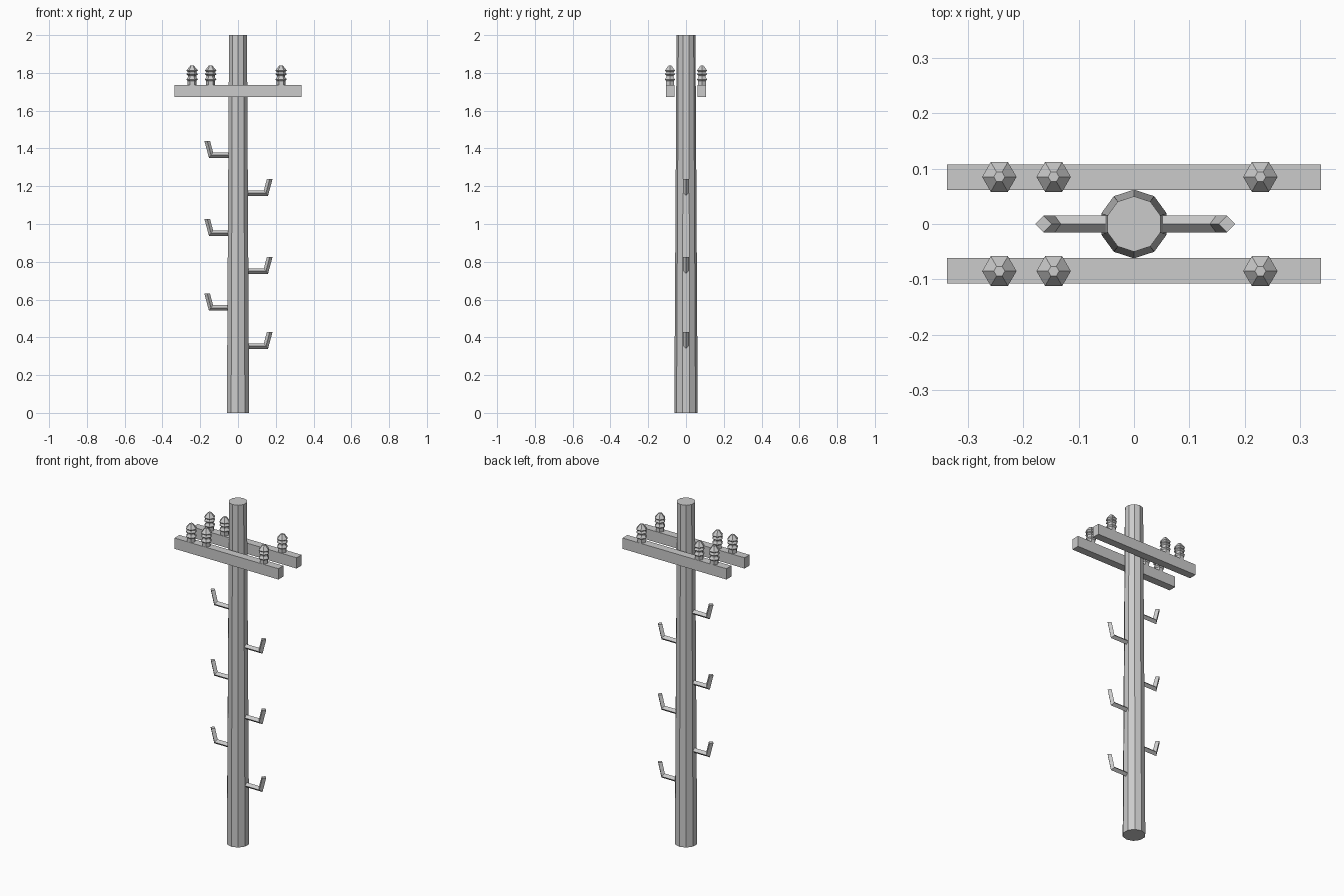
import bpy, bmesh
from math import sin, cos, pi

if "Cube" in bpy.data.objects:
    bpy.data.objects.remove(bpy.data.objects["Cube"])


def make_object(name, rings):
    """Skin a stack of equal-sized point rings and cap both ends."""
    bm = bmesh.new()
    loops = [[bm.verts.new(p) for p in ring] for ring in rings]
    n = len(loops[0])
    for a, b in zip(loops, loops[1:]):
        for i in range(n):
            j = (i + 1) % n
            bm.faces.new((a[i], a[j], b[j], b[i]))
    bm.faces.new(loops[0][::-1])
    bm.faces.new(loops[-1])
    bmesh.ops.recalc_face_normals(bm, faces=bm.faces[:])
    mesh = bpy.data.meshes.new(name)
    bm.to_mesh(mesh)
    bm.free()
    obj = bpy.data.objects.new(name, mesh)
    bpy.context.collection.objects.link(obj)
    return obj


def lathe(name, x, y, profile, sides, start):
    angles = [start + 2 * pi * i / sides for i in range(sides)]
    return make_object(name, [[(x + r * cos(a), y + r * sin(a), z) for a in angles]
                              for r, z in profile])


# Tapered ten-sided pole
lathe("pole", 0, 0, [(0.062, 0), (0.050, 2)], 10, pi / 2)

# Twin crossarms, each carrying three hexagonal insulators
insulator_profile = [(0.024, 1.730), (0.024, 1.758), (0.031, 1.765),
                     (0.022, 1.777), (0.022, 1.786), (0.031, 1.793),
                     (0.022, 1.804), (0.031, 1.812), (0.010, 1.838)]
for side, label in ((-1, "front"), (1, "back")):
    y0, y1 = side * 0.061, side * 0.107
    make_object(label + "_crossarm",
                [[(x, y0, 1.673), (x, y1, 1.673), (x, y1, 1.736), (x, y0, 1.736)]
                 for x in (-0.337, 0.337)])
    for i, x in enumerate((-0.243, -0.145, 0.228)):
        lathe(f"{label}_insulator_{i + 1}", x, side * 0.085, insulator_profile, 6, 0)


# Bent climbing steps: a diamond section swept along an L with a mitred corner
def step(name, side, z, shift):
    # centre x, centre z, then section half-vector in x and z
    stations = [(0.040, 0, 0, -0.0145),
                (0.148 + shift, 0, 0.011, -0.0145),
                (0.168 + shift, 0.075, 0.015, 0)]
    rings = []
    for x, h, dx, dz in stations:
        rings.append([(side * (x + dx), 0, z + h + dz), (side * x, 0.015, z + h),
                      (side * (x - dx), 0, z + h - dz), (side * x, -0.015, z + h)])
    make_object(name, rings)


for i, z in enumerate((0.354, 0.751, 1.164)):
    step(f"right_step_{i + 1}", 1, z, 0)
for i, z in enumerate((0.556, 0.952, 1.365)):
    step(f"left_step_{i + 1}", -1, z, -0.005)
